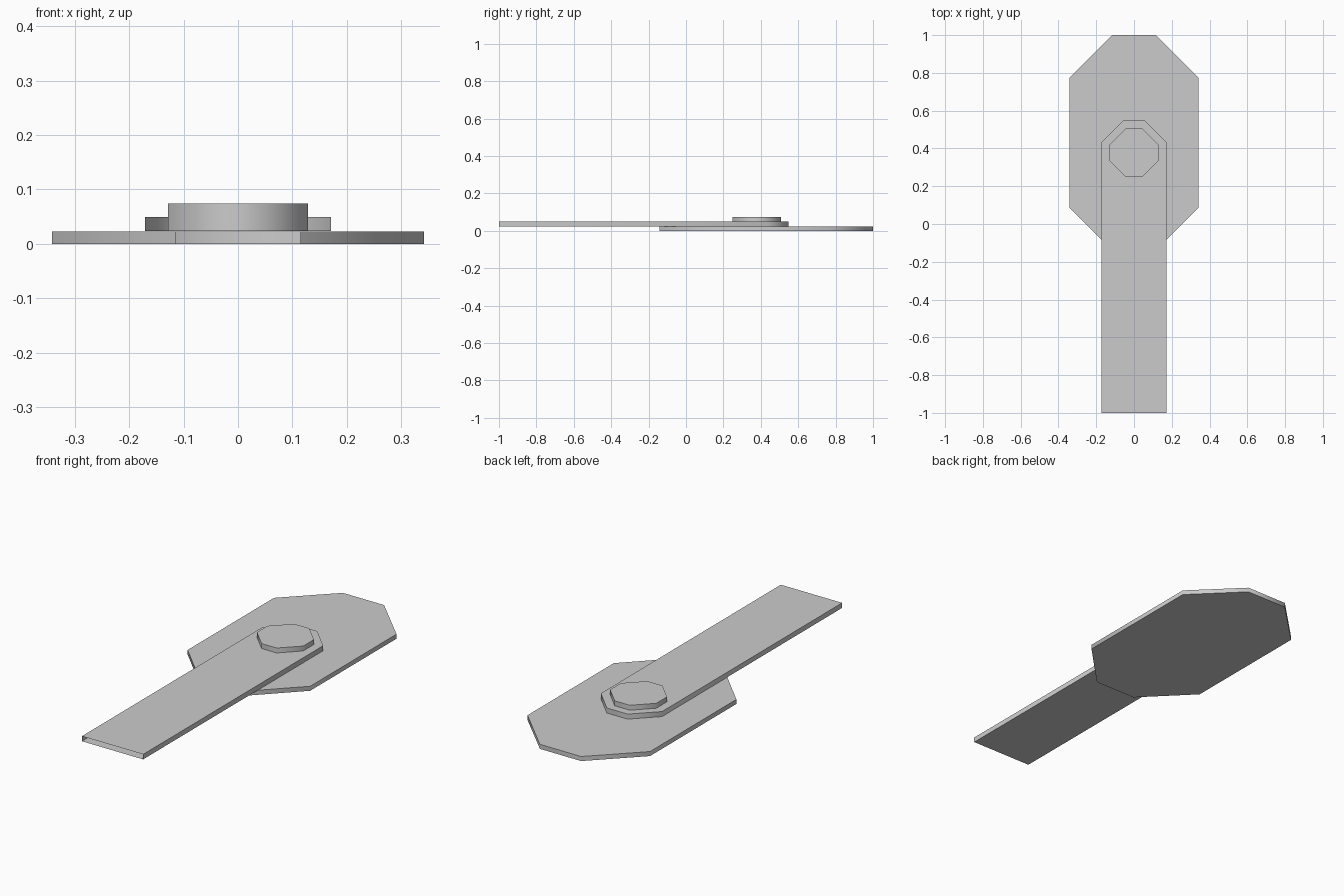
import bpy, bmesh, math

if "Cube" in bpy.data.objects:
    bpy.data.objects.remove(bpy.data.objects["Cube"])


def extrude_profile(name, pts, z0, z1, open_sides=()):
    """Prism from a 2D outline; open_sides lists outline edges left without a wall."""
    bm = bmesh.new()
    low = [bm.verts.new((x, y, z0)) for x, y in pts]
    high = [bm.verts.new((x, y, z1)) for x, y in pts]
    n = len(pts)
    bm.faces.new(low[::-1])
    bm.faces.new(high)
    for i in range(n):
        if i not in open_sides:
            j = (i + 1) % n
            bm.faces.new((low[i], low[j], high[j], high[i]))
    mesh = bpy.data.meshes.new(name)
    bm.to_mesh(mesh)
    bm.free()
    obj = bpy.data.objects.new(name, mesh)
    bpy.context.collection.objects.link(obj)
    # soft shading around the rim, crisp top and bottom edges
    bpy.ops.object.select_all(action='DESELECT')
    obj.select_set(True)
    bpy.context.view_layer.objects.active = obj
    bpy.ops.object.shade_smooth_by_angle(angle=math.radians(50))
    return obj


def mirrored(right):
    """Right half of an outline (front to back) completed by its mirror image."""
    return right + [(-x, y) for x, y in reversed(right)]


# wide chamfered plate on the ground; the rim hidden under the arm is open
plate = mirrored([(0.115, -0.142), (0.342, 0.087), (0.342, 0.775), (0.115, 1.0)])
extrude_profile("base_plate", plate, 0.0, 0.023, open_sides=(7,))

# long flat arm with an open front end
arm = mirrored([(0.171, -1.0), (0.171, 0.435), (0.058, 0.548)])
extrude_profile("arm", arm, 0.0235, 0.049, open_sides=(5,))

# octagonal pivot running through the arm
pivot = mirrored([(0.042, 0.248), (0.129, 0.335), (0.129, 0.421), (0.042, 0.508)])
extrude_profile("pivot_cap", pivot, 0.0235, 0.074)
